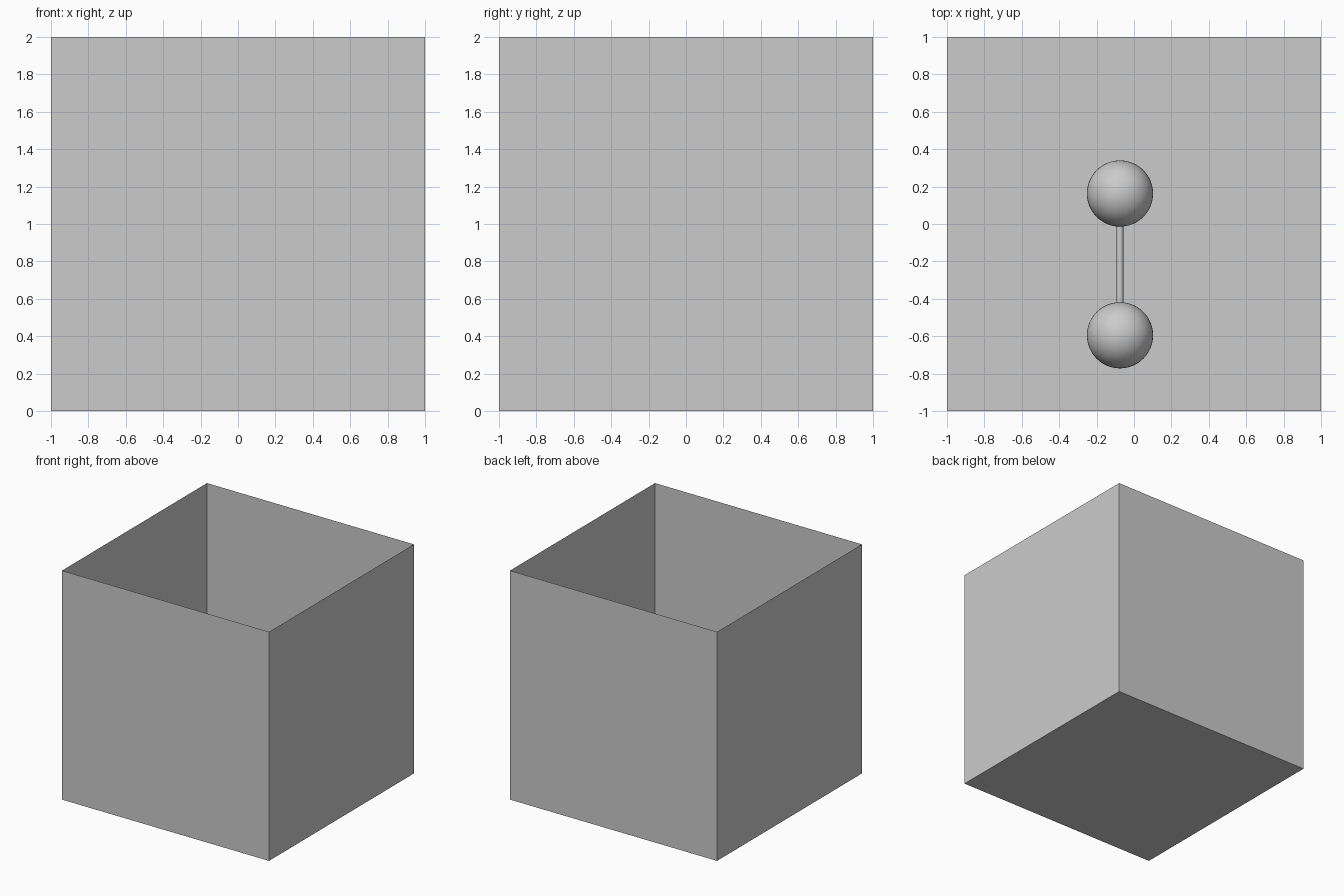
import bpy
import bmesh
import math

cube = bpy.data.objects.get("Cube")
if cube:
    bpy.data.objects.remove(cube, do_unlink=True)

# One plain grey for every part
grey = bpy.data.materials.new("light_grey")
grey.use_nodes = True
colour = (0.6, 0.6, 0.6, 1.0)
grey.diffuse_color = colour
grey.node_tree.nodes["Principled BSDF"].inputs["Base Color"].default_value = colour


def finish(name, smooth=False):
    obj = bpy.context.object
    obj.name = name
    obj.data.materials.append(grey)
    if smooth:
        bpy.ops.object.shade_smooth_by_angle()
    return obj


# Thin-walled box, open at the top
bpy.ops.mesh.primitive_cube_add(size=2, location=(0, 0, 1))
box = finish("open_box")
bm = bmesh.new()
bm.from_mesh(box.data)
lid = [f for f in bm.faces if f.normal.z > 0.5]
bmesh.ops.delete(bm, geom=lid, context="FACES_ONLY")
bm.to_mesh(box.data)
bm.free()

# Two balls resting on the floor of the box
radius = 0.177
bar_x = -0.075
ball_ends = {"back_ball": 0.163, "front_ball": -0.595}
for name, y in ball_ends.items():
    bpy.ops.mesh.primitive_uv_sphere_add(
        segments=48, ring_count=24, radius=radius, location=(bar_x, y, radius))
    finish(name, smooth=True)

# Thin rod joining the ball centres
back, front = ball_ends.values()
bpy.ops.mesh.primitive_cylinder_add(
    vertices=32, radius=0.018, depth=back - front,
    location=(bar_x, (back + front) / 2, radius),
    rotation=(math.pi / 2, 0, 0))
finish("joining_rod", smooth=True)
